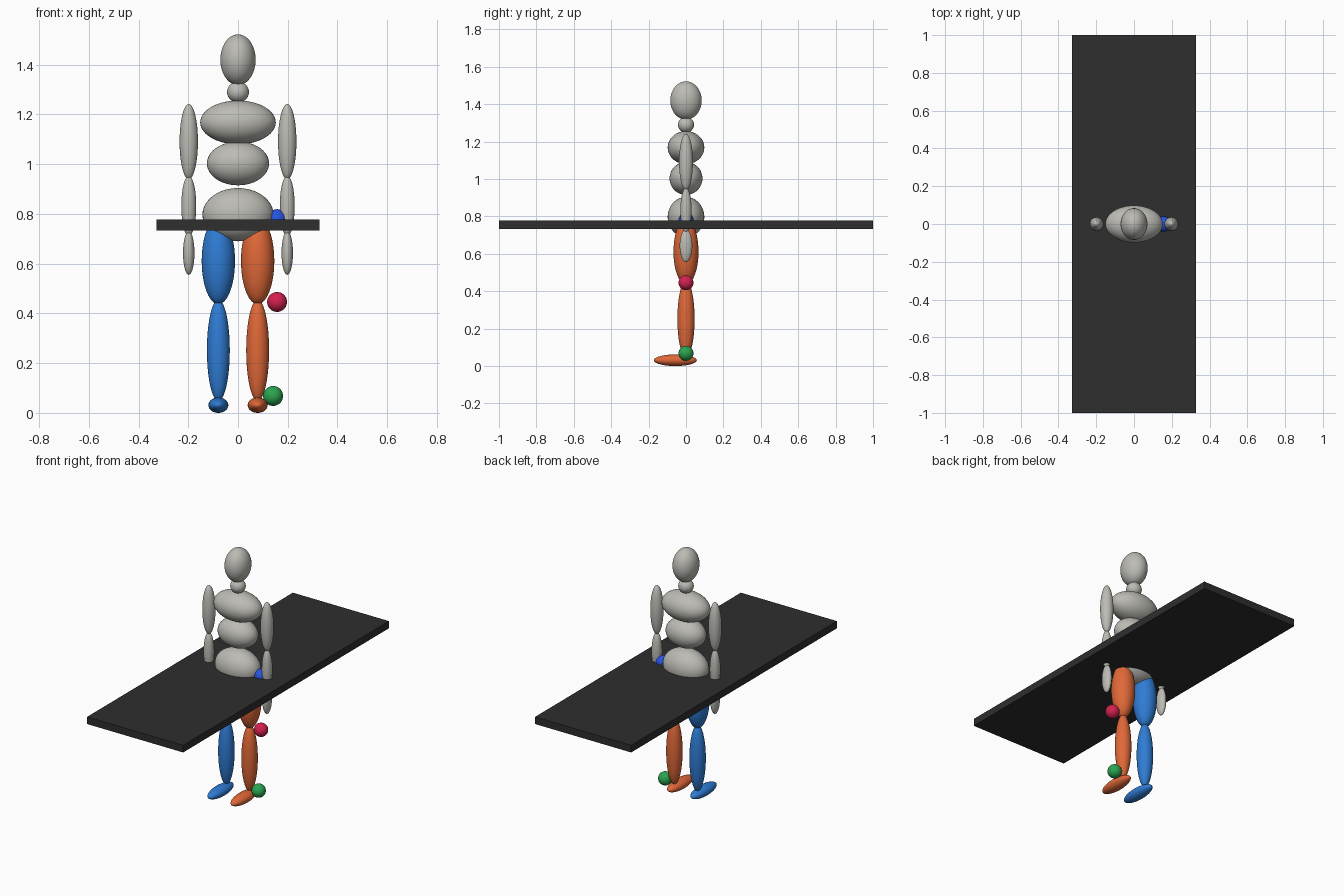
import bpy

if "Cube" in bpy.data.objects:
    bpy.data.objects.remove(bpy.data.objects["Cube"])


def material(name, rgb):
    """Flat colour from 0-255 display values."""
    m = bpy.data.materials.new(name)
    lin = [((c / 255 + 0.055) / 1.055) ** 2.4 for c in rgb]
    m.diffuse_color = (*lin, 1)
    m.use_nodes = True
    m.node_tree.nodes["Principled BSDF"].inputs["Base Color"].default_value = m.diffuse_color
    return m


grey = material("warm_grey", (188, 187, 180))
orange = material("orange", (224, 104, 56))
blue = material("blue", (47, 124, 212))
charcoal = material("charcoal", (46, 46, 46))
crimson = material("crimson", (212, 32, 80))
green = material("green", (42, 165, 80))
royal = material("royal_blue", (38, 84, 225))


def ellipsoid(name, centre, radii, mat):
    bpy.ops.mesh.primitive_uv_sphere_add(segments=40, ring_count=24, radius=1, location=centre)
    ob = bpy.context.object
    ob.name = name
    ob.scale = radii
    bpy.ops.object.transform_apply(location=False, rotation=False, scale=True)
    bpy.ops.object.shade_smooth()
    ob.data.materials.append(mat)
    return ob


# Head and torso
for name, z, radii in [
    ("head", 1.42, (0.071, 0.084, 0.102)),
    ("neck", 1.29, (0.044, 0.043, 0.042)),
    ("chest", 1.168, (0.152, 0.098, 0.088)),
    ("abdomen", 1.003, (0.125, 0.088, 0.088)),
    ("pelvis", 0.797, (0.143, 0.098, 0.107)),
]:
    ellipsoid(name, (0, 0, z), radii, grey)

# Arms and legs on both sides
for side, s, leg_mat in [("right", -1, blue), ("left", 1, orange)]:
    ax, lx = 0.198 * s, 0.079 * s
    ellipsoid(side + "_upper_arm", (ax, 0, 1.091), (0.037, 0.037, 0.151), grey)
    ellipsoid(side + "_forearm", (ax, 0, 0.832), (0.030, 0.030, 0.121), grey)
    ellipsoid(side + "_hand", (ax, 0, 0.643), (0.023, 0.034, 0.088), grey)
    ellipsoid(side + "_thigh", (lx, 0, 0.611), (0.067, 0.067, 0.174), leg_mat)
    ellipsoid(side + "_shin", (lx, 0, 0.252), (0.046, 0.046, 0.204), leg_mat)
    ellipsoid(side + "_foot", (lx, -0.057, 0.031), (0.040, 0.115, 0.031), leg_mat)

# Joint markers beside the hip, knee and ankle
for name, x, z, mat in [
    ("hip_marker", 0.157, 0.779, royal),
    ("knee_marker", 0.157, 0.446, crimson),
    ("ankle_marker", 0.141, 0.068, green),
]:
    ellipsoid(name, (x, 0, z), (0.040, 0.040, 0.040), mat)

# Flat board at hip height
bpy.ops.mesh.primitive_cube_add(size=1, location=(0, 0, 0.756))
board = bpy.context.object
board.name = "board"
board.scale = (0.654, 2.0, 0.044)
bpy.ops.object.transform_apply(location=False, rotation=False, scale=True)
board.data.materials.append(charcoal)
